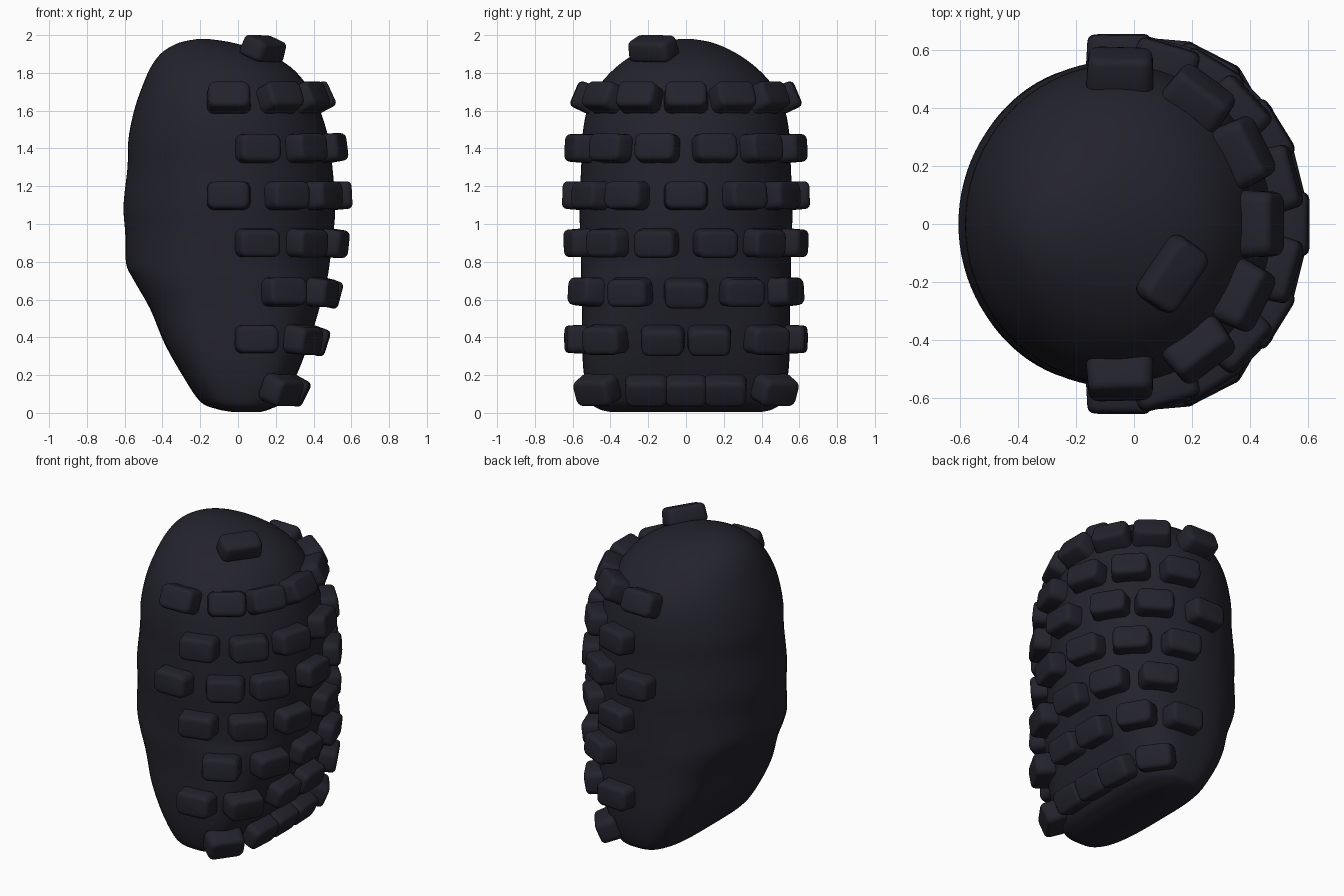
import bpy, bmesh, math
from mathutils import Vector, Matrix

if "Cube" in bpy.data.objects:
    bpy.data.objects.remove(bpy.data.objects["Cube"])

# One dark slate colour for everything
mat = bpy.data.materials.new("dark slate")
mat.use_nodes = True
colour = (0.017, 0.0165, 0.026, 1)
mat.diffuse_color = colour
bsdf = next(n for n in mat.node_tree.nodes if n.type == 'BSDF_PRINCIPLED')
bsdf.inputs["Base Color"].default_value = colour
bsdf.inputs["Roughness"].default_value = 0.7

# Body cross-sections: z, x min, x max, half width in y, squareness
PROFILE = [
    (0.005, -0.03, 0.12, 0.40, 3.2),
    (0.02, -0.11, 0.17, 0.46, 3.3),
    (0.06, -0.20, 0.235, 0.505, 3.4),
    (0.20, -0.295, 0.31, 0.54, 3.4),
    (0.37, -0.39, 0.375, 0.55, 3.2),
    (0.55, -0.465, 0.43, 0.55, 2.8),
    (0.70, -0.55, 0.47, 0.555, 2.4),
    (0.79, -0.592, 0.485, 0.555, 2.15),
    (0.95, -0.597, 0.505, 0.56, 2.05),
    (1.10, -0.606, 0.515, 0.565, 2),
    (1.30, -0.585, 0.50, 0.555, 2),
    (1.45, -0.58, 0.48, 0.55, 2),
    (1.60, -0.55, 0.435, 0.525, 2),
    (1.72, -0.51, 0.375, 0.47, 2),
    (1.83, -0.462, 0.28, 0.37, 2),
    (1.91, -0.40, 0.14, 0.255, 2),
    (1.96, -0.31, -0.03, 0.14, 2),
    (1.98, -0.21, -0.16, 0.03, 2),
]


def smooth_rows(rows, steps):
    """Catmull-Rom interpolation of the profile rows."""
    out = []
    for i in range(len(rows) - 1):
        p = [rows[max(0, min(len(rows) - 1, i + k))] for k in (-1, 0, 1, 2)]
        for s in range(steps):
            t = s / steps
            out.append([0.5 * (2 * b + (c - a) * t + (2 * a - 5 * b + 4 * c - d) * t * t
                               + (3 * b - a - 3 * c + d) * t ** 3)
                        for a, b, c, d in zip(*p)])
    return out + [list(rows[-1])]


RINGS = smooth_rows(PROFILE, 5)


def ring_point(row, angle):
    z, x0, x1, hy, n = row
    c, s = math.cos(angle), math.sin(angle)
    x = math.copysign(abs(c) ** (2 / n), c) * (x1 - x0) / 2 + (x0 + x1) / 2
    return Vector((x, math.copysign(abs(s) ** (2 / n), s) * hy, z))


def finish(bm, name, angle):
    bmesh.ops.recalc_face_normals(bm, faces=bm.faces)
    mesh = bpy.data.meshes.new(name)
    bm.to_mesh(mesh)
    bm.free()
    obj = bpy.data.objects.new(name, mesh)
    bpy.context.collection.objects.link(obj)
    mesh.materials.append(mat)
    bpy.ops.object.select_all(action='DESELECT')
    obj.select_set(True)
    bpy.context.view_layer.objects.active = obj
    bpy.ops.object.shade_smooth_by_angle(angle=math.radians(angle))
    return obj


# Body: lofted rings with end caps
SIDES = 96
bm = bmesh.new()
loops = [[bm.verts.new(ring_point(r, math.tau * k / SIDES)) for k in range(SIDES)] for r in RINGS]
for a, b in zip(loops, loops[1:]):
    for k in range(SIDES):
        j = (k + 1) % SIDES
        bm.faces.new((a[k], a[j], b[j], b[k]))
bm.faces.new(loops[0])
bm.faces.new(loops[-1])
finish(bm, "body", 50)


def surface_frame(x, y, z):
    """Nearest point on the body at height z, with its outward normal."""
    i = min(range(1, len(RINGS) - 1), key=lambda q: abs(RINGS[q][0] - z))
    a = min((math.tau * k / 720 for k in range(720)),
            key=lambda t: (ring_point(RINGS[i], t).xy - Vector((x, y))).length)
    p = ring_point(RINGS[i], a)
    p.z = z
    around = ring_point(RINGS[i], a + 0.05) - ring_point(RINGS[i], a - 0.05)
    up = ring_point(RINGS[i + 1], a) - ring_point(RINGS[i - 1], a)
    return p, around.cross(up).normalized()


def add_block(name, centre, normal, along, size):
    """Rounded block, slightly narrower on its outer face."""
    bm = bmesh.new()
    bmesh.ops.create_cube(bm, size=1)
    for v in bm.verts:
        taper = 0.93 if v.co.z > 0 else 1
        v.co = Vector((v.co.x * size[0] * taper, v.co.y * size[1] * taper, v.co.z * size[2]))
    upright = [e for e in bm.edges if abs(e.verts[0].co.z - e.verts[1].co.z) > 0.01]
    bmesh.ops.bevel(bm, geom=upright, offset=0.04, segments=4, profile=0.5, affect='EDGES')
    rims = [e for e in bm.edges if e.verts[0].co.z * e.verts[1].co.z > 0]
    bmesh.ops.bevel(bm, geom=rims, offset=0.024, segments=3, profile=0.5, affect='EDGES')
    zaxis = normal.normalized()
    xaxis = (along - zaxis * along.dot(zaxis)).normalized()
    yaxis = zaxis.cross(xaxis)
    frame = Matrix((xaxis, yaxis, zaxis)).transposed().to_4x4()
    bm.transform(Matrix.Translation(centre) @ frame)
    finish(bm, name, 40)


# Rows of blocks: height, then (x, y) spots; spots off the centre line are mirrored in y
ROWS = [
    (0.13, [(0.32, 0), (0.31, 0.21), (0.23, 0.47)]),
    (0.39, [(0.39, 0.12), (0.33, 0.42), (0.10, 0.55)]),
    (0.64, [(0.46, 0), (0.42, 0.29), (0.24, 0.51)]),
    (0.90, [(0.48, 0.15), (0.37, 0.42), (0.10, 0.55)]),
    (1.15, [(0.51, 0), (0.43, 0.30), (0.25, 0.49), (-0.05, 0.56)]),
    (1.40, [(0.48, 0.15), (0.35, 0.39), (0.10, 0.53)]),
    (1.66, [(0.41, 0), (0.34, 0.23), (0.20, 0.40), (-0.05, 0.50)]),
]
for r, (z, spots) in enumerate(ROWS, 1):
    count = 0
    for x, y in spots:
        for side in ((1, -1) if y else (1,)):
            count += 1
            p, n = surface_frame(x, y * side, z)
            add_block(f"block_row_{r}_{count}", p + n * 0.025, n,
                      Vector((-n.y, n.x, 0)), (0.235, 0.155, 0.13))

# Single block lying near the top
add_block("block_top", Vector((0.135, -0.175, 1.93)), Vector((0.33, -0.2, 1)),
          Vector((0.55, 0.8, 0)), (0.26, 0.155, 0.11))
